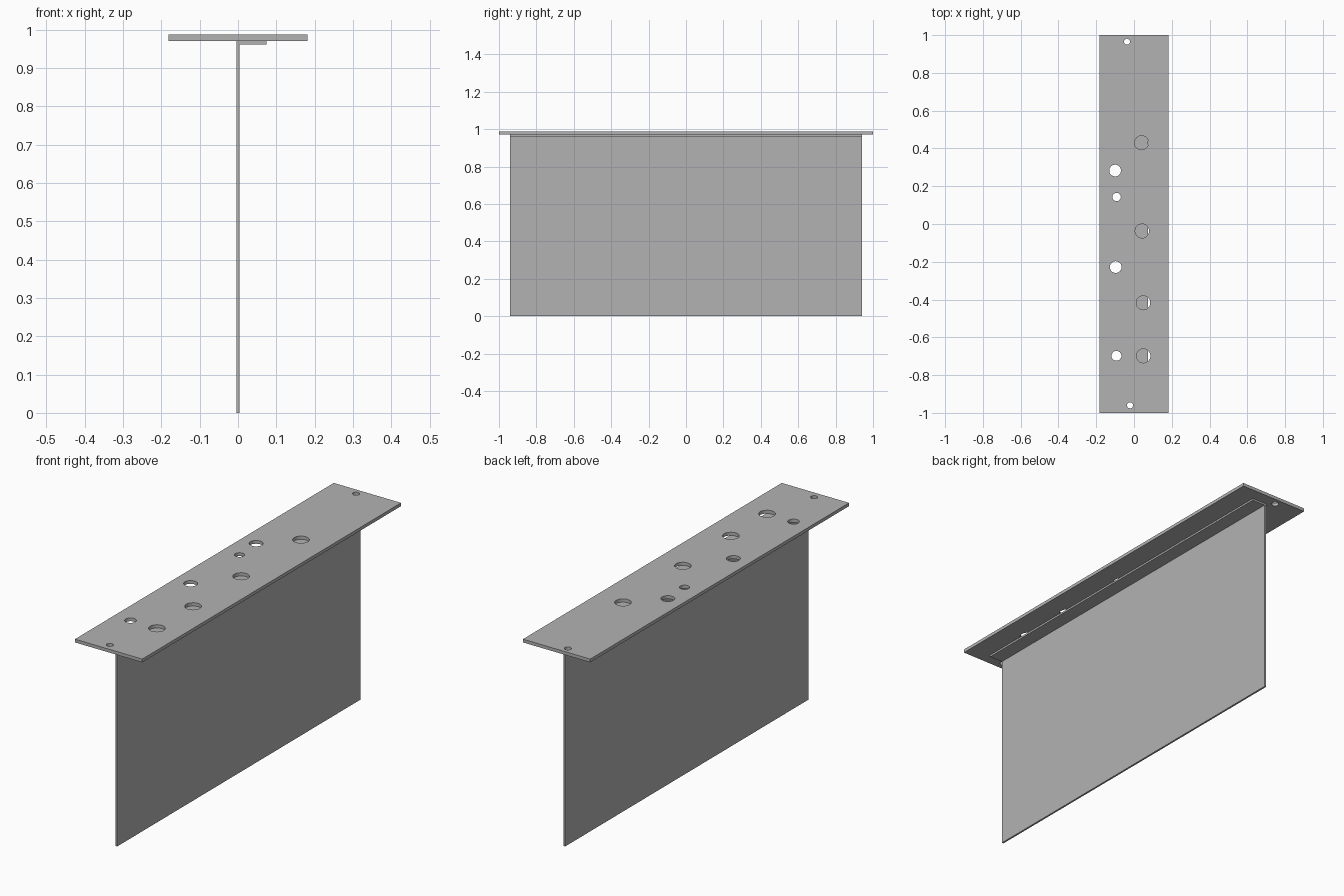
import bpy
import math

cube = bpy.data.objects.get("Cube")
if cube:
    bpy.data.objects.remove(cube, do_unlink=True)

GREY = (0.45, 0.45, 0.45, 1.0)
steel = bpy.data.materials.new("grey steel")
steel.use_nodes = True
steel.diffuse_color = GREY
steel.node_tree.nodes["Principled BSDF"].inputs["Base Color"].default_value = GREY


def add_box(name, low, high):
    """Box between two opposite corners."""
    centre = [(a + b) / 2 for a, b in zip(low, high)]
    bpy.ops.mesh.primitive_cube_add(size=1, location=centre)
    box = bpy.context.object
    box.name = name
    box.scale = [b - a for a, b in zip(low, high)]
    bpy.ops.object.transform_apply(location=False, rotation=False, scale=True)
    box.data.materials.append(steel)
    return box


def add_outline(curve, points):
    """Closed straight-sided outline; inner outlines become holes."""
    spline = curve.splines.new("POLY")
    spline.points.add(len(points) - 1)
    for point, (x, y) in zip(spline.points, points):
        point.co = (x, y, 0, 1)
    spline.use_cyclic_u = True


def circle(x, y, radius, sides=40):
    angles = [math.tau * i / sides for i in range(sides)]
    return [(x + radius * math.cos(a), y + radius * math.sin(a)) for a in angles]


HALF_WIDTH, WEB_HALF, WEB_LENGTH = 0.182, 0.0045, 0.94
PLATE_BOTTOM, PLATE_TOP = 0.971, 0.987

# Drilled top plate: (x, y, radius) of each hole
holes = [
    (0.04, 0.43, 0.037), (0.043, -0.037, 0.037),
    (0.049, -0.417, 0.037), (0.05, -0.698, 0.037),
    (-0.1, 0.283, 0.031), (-0.097, -0.228, 0.031),
    (-0.092, 0.143, 0.022), (-0.093, -0.698, 0.026),
    (-0.037, 0.965, 0.016), (-0.021, -0.96, 0.016),
]
profile = bpy.data.curves.new("top_plate", "CURVE")
profile.dimensions = "2D"
profile.fill_mode = "BOTH"
profile.extrude = (PLATE_TOP - PLATE_BOTTOM) / 2
add_outline(profile, [(-HALF_WIDTH, -1), (HALF_WIDTH, -1), (HALF_WIDTH, 1), (-HALF_WIDTH, 1)])
for hole in holes:
    add_outline(profile, circle(*hole))
plate = bpy.data.objects.new("top_plate", profile)
plate.location.z = (PLATE_BOTTOM + PLATE_TOP) / 2
bpy.context.collection.objects.link(plate)
bpy.ops.object.select_all(action="DESELECT")
plate.select_set(True)
bpy.context.view_layer.objects.active = plate
bpy.ops.object.convert(target="MESH")
plate = bpy.context.object
plate.data.materials.clear()
plate.data.materials.append(steel)
bpy.ops.object.shade_smooth_by_angle(angle=math.radians(30))

# Thin upright panel below the plate
add_box("upright_panel", (-WEB_HALF, -WEB_LENGTH, 0), (WEB_HALF, WEB_LENGTH, PLATE_BOTTOM))

# Folded mounting strip along the panel's top, on one side only
add_box("mounting_strip", (WEB_HALF, -WEB_LENGTH, 0.962), (0.075, WEB_LENGTH, PLATE_BOTTOM))
